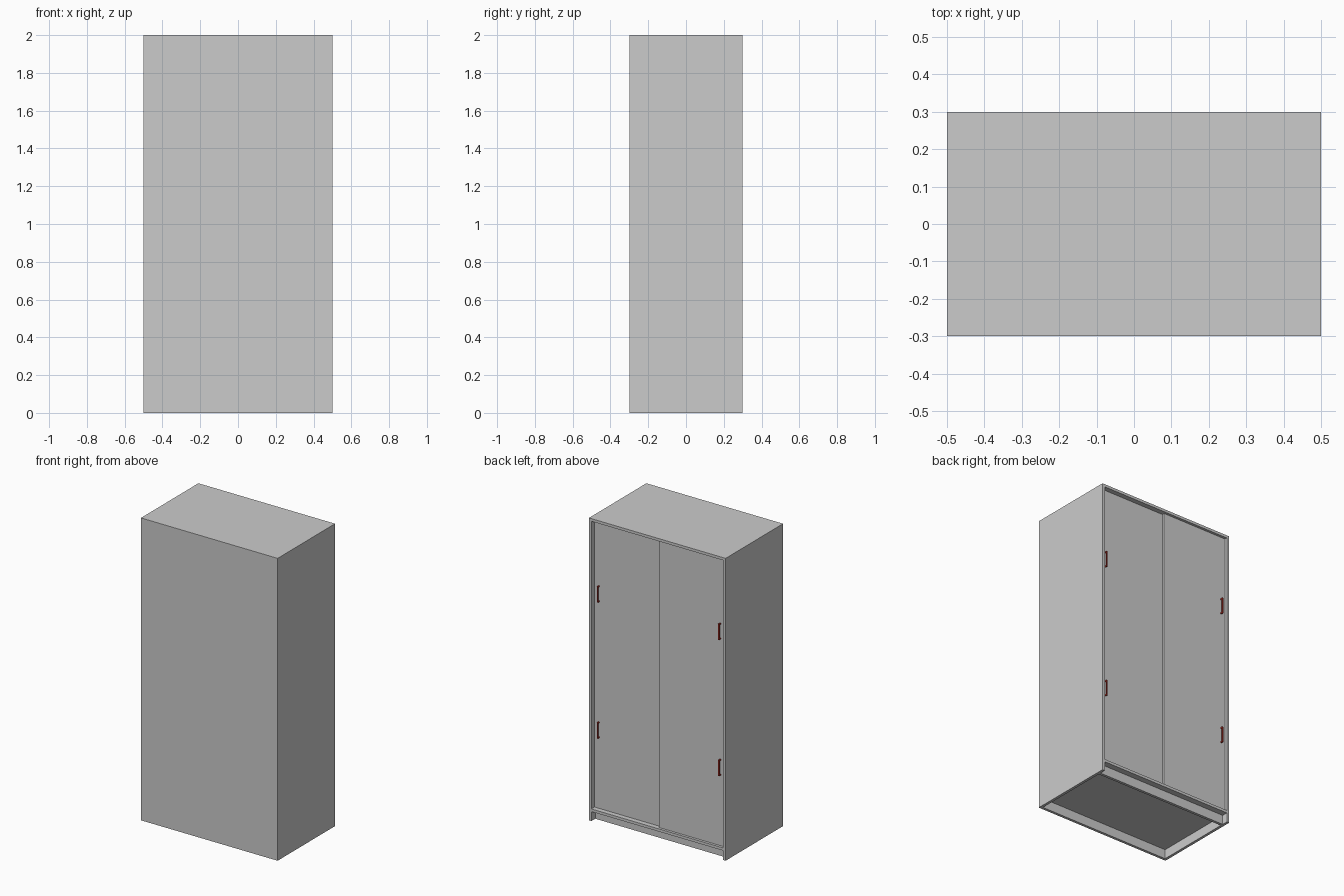
import bpy

if "Cube" in bpy.data.objects:
    bpy.data.objects.remove(bpy.data.objects["Cube"])

W, D, H = 0.5, 0.3, 2.0      # half width, half depth, height
T = 0.018                    # board thickness
DOOR_T = 0.016               # door thickness
BASE_Z = 0.062               # underside of bottom board

red = bpy.data.materials.new("handle_red")
red.diffuse_color = (0.45, 0.03, 0.02, 1)
red.use_nodes = True
red.node_tree.nodes["Principled BSDF"].inputs["Base Color"].default_value = red.diffuse_color


def box(name, x, y, z, mat=None):
    """Axis-aligned board from (min, max) ranges."""
    bpy.ops.mesh.primitive_cube_add(
        size=1, location=[(a + b) / 2 for a, b in (x, y, z)])
    ob = bpy.context.object
    ob.name = name
    ob.scale = [b - a for a, b in (x, y, z)]
    bpy.ops.object.transform_apply(location=False, rotation=False, scale=True)
    if mat:
        ob.data.materials.append(mat)
    return ob


# Carcass: sides, closed rear sheet, top and bottom boards
for label, s in (("left", -1), ("right", 1)):
    box(f"side_panel_{label}", sorted((s * W, s * (W - T))), (-D, D), (0, H))
inner = (-W + T, W - T)
box("closed_face_panel", inner, (-D, -D + T), (0, H))
box("top_board", inner, (-D + T, D), (H - T, H))
box("bottom_board", inner, (-D + T, D), (BASE_Z, BASE_Z + T))

# Recessed plinth under the doors
box("plinth", inner, (D - 0.04 - T, D - 0.04), (0, BASE_Z))

# Two sliding doors on neighbouring tracks, each with two bracket handles
door_z = (BASE_Z + T, H - T)
for label, s, face in (("outer", -1, D - 0.017), ("inner", 1, D - 0.017 - DOOR_T)):
    x_range = sorted((s * (W - T), 0 if s < 0 else -0.01))
    box(f"sliding_door_{label}", x_range, (face - DOOR_T, face), door_z)
    hx = s * 0.45
    xr = (hx - 0.004, hx + 0.004)
    for i, hz in enumerate((0.6, 1.5)):
        tag = f"{label}_{i + 1}"
        box(f"handle_bar_{tag}", xr, (face + 0.009, face + 0.017),
            (hz - 0.053, hz + 0.053), red)
        for end, e in (("low", -1), ("high", 1)):
            zc = hz + e * 0.049
            box(f"handle_post_{tag}_{end}", xr, (face, face + 0.009),
                (zc - 0.004, zc + 0.004), red)
